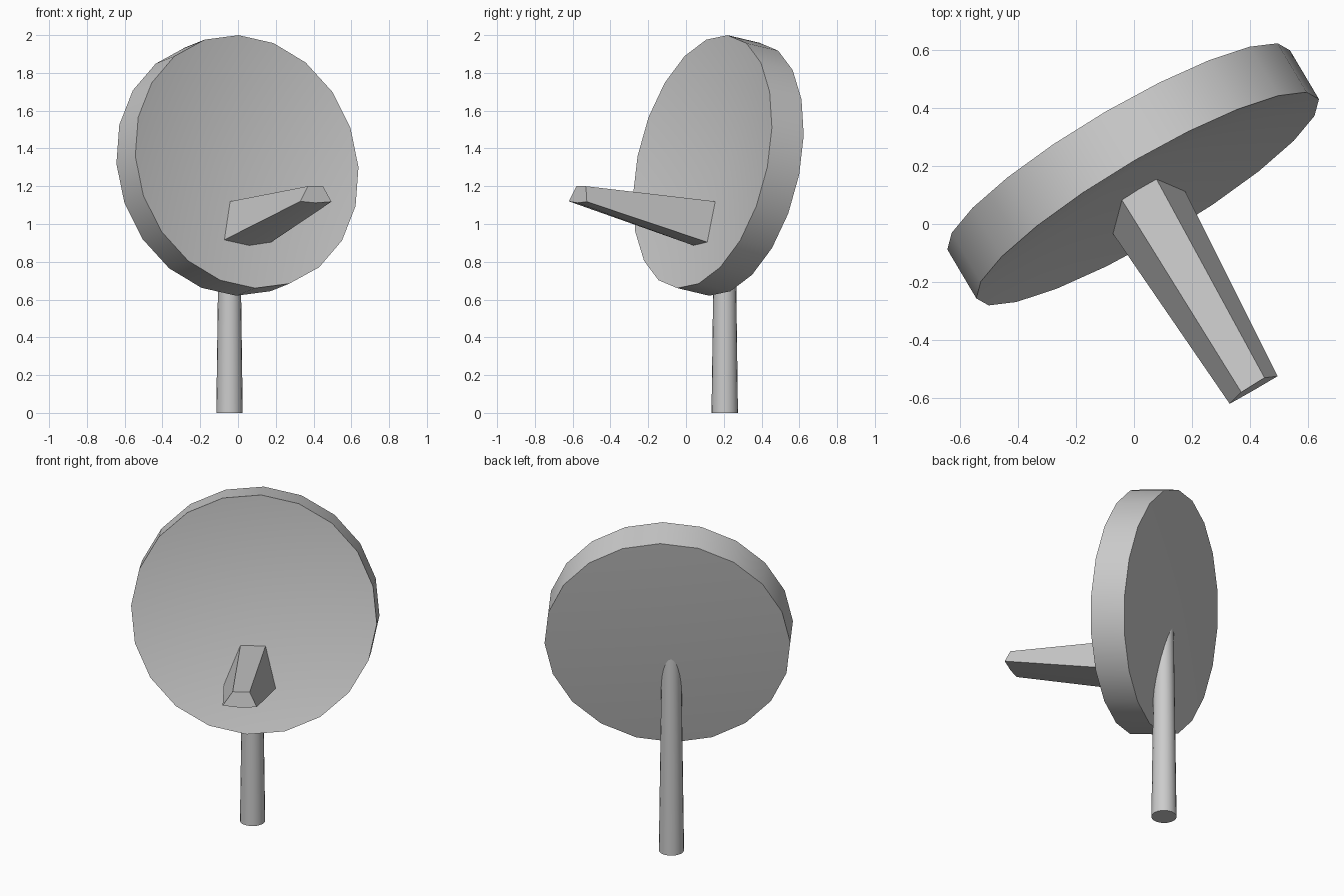
import bpy
from math import sin, cos, pi, radians
from mathutils import Vector

if "Cube" in bpy.data.objects:
    bpy.data.objects.remove(bpy.data.objects["Cube"])


def make(name, verts, faces):
    mesh = bpy.data.meshes.new(name)
    mesh.from_pydata([tuple(v) for v in verts], [], faces)
    obj = bpy.data.objects.new(name, mesh)
    bpy.context.collection.objects.link(obj)
    bpy.ops.object.select_all(action='DESELECT')
    obj.select_set(True)
    bpy.context.view_layer.objects.active = obj
    bpy.ops.object.mode_set(mode='EDIT')
    bpy.ops.mesh.select_all(action='SELECT')
    bpy.ops.mesh.normals_make_consistent(inside=False)
    bpy.ops.object.mode_set(mode='OBJECT')
    bpy.ops.object.shade_smooth_by_angle(angle=radians(30))
    return obj


def bridge(a, b, n):
    return [(a + i, a + (i + 1) % n, b + (i + 1) % n, b + i) for i in range(n)]


# Dish: tilted 20-sided disc with a shallow conical hollow in front
SIDES, R, DEPTH = 20, 0.684, 0.2
n = Vector((0.5, -0.843, 0.2)).normalized()
u = Vector((0, 0, 1)).cross(n).normalized()
v = n.cross(u)
front = Vector((0.047, 0.087, 1.33))
back = front - n * DEPTH
verts = []
for c in (front, back):
    for i in range(SIDES):
        a = radians(2.5) + 2 * pi * i / SIDES
        verts.append(c + (u * sin(a) + v * cos(a)) * R)
verts += [front - n * 0.12, back - n * 0.03]
faces = bridge(0, SIDES, SIDES)
for start, apex in ((0, 2 * SIDES), (SIDES, 2 * SIDES + 1)):
    faces += [(start + i, start + (i + 1) % SIDES, apex) for i in range(SIDES)]
make("dish", verts, faces)

# Feed arm: tapered bar rising out of the lower half of the hollow
base = [(-0.04, 0.08, 1.12), (0.08, 0.15, 1.12), (0.175, 0.115, 0.903),
        (0.065, 0.03, 0.89), (-0.075, -0.03, 0.915)]
tip = [(0.37, -0.58, 1.2), (0.45, -0.53, 1.2), (0.495, -0.525, 1.118),
       (0.41, -0.575, 1.112), (0.33, -0.62, 1.12)]
base = [Vector(b) + (Vector(b) - Vector(t)) * 0.04 for b, t in zip(base, tip)]
make("feed_arm", base + tip,
     bridge(0, 5, 5) + [tuple(range(5)), tuple(range(5, 10))])

# Post: slightly tapered pole ending inside the dish
bpy.ops.mesh.primitive_cone_add(vertices=20, radius1=0.07, radius2=0.054,
                                depth=1.2, location=(-0.045, 0.205, 0.6))
bpy.context.object.name = "post"
bpy.ops.object.shade_smooth_by_angle(angle=radians(30))
